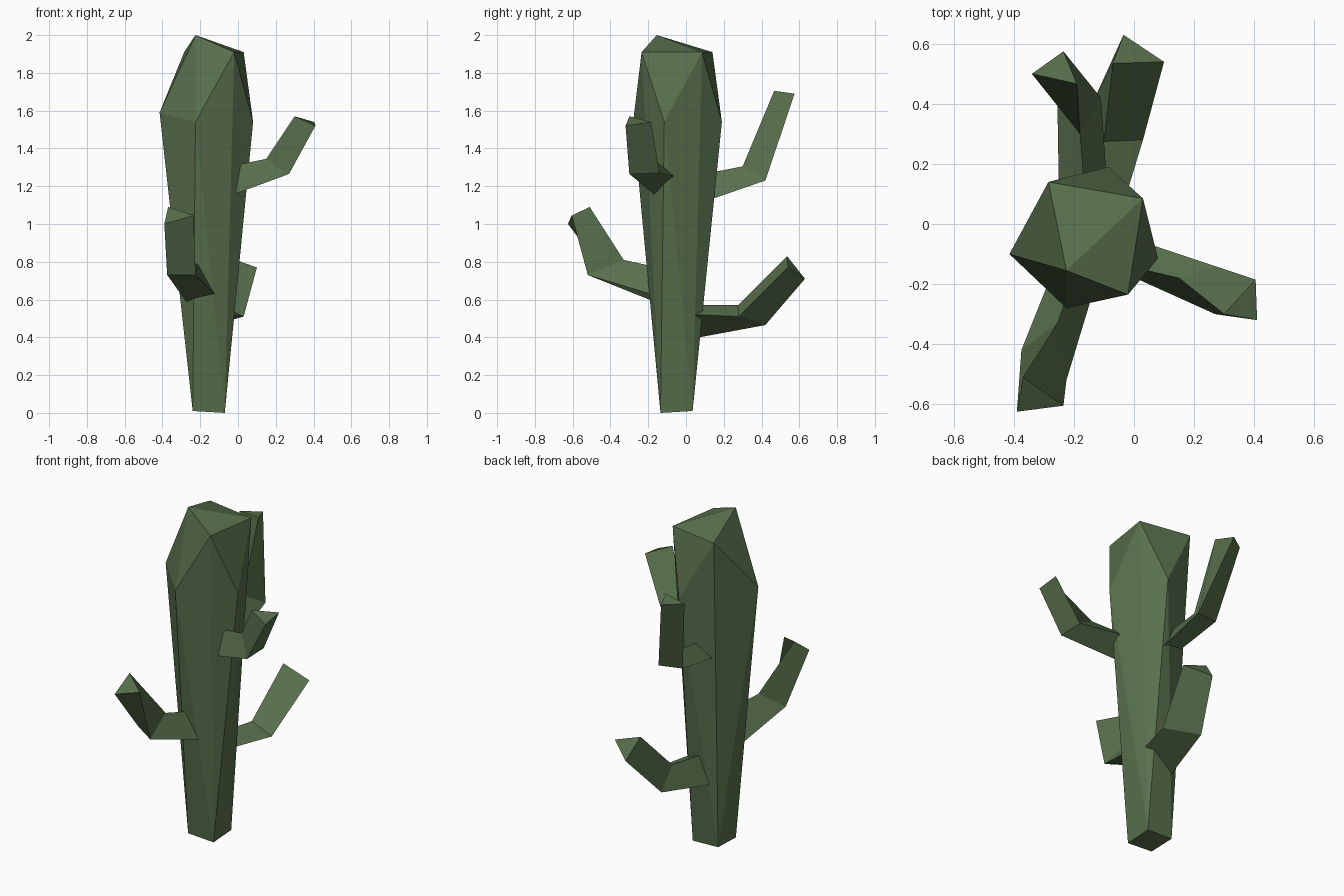
import bpy, bmesh

green = bpy.data.materials.new("cactus_green")
green.diffuse_color = (0.098, 0.162, 0.073, 1.0)


def finish(name, bm):
    bmesh.ops.recalc_face_normals(bm, faces=bm.faces)
    mesh = bpy.data.meshes.new(name)
    bm.to_mesh(mesh)
    bm.free()
    mesh.materials.append(green)
    obj = bpy.data.objects.new(name, mesh)
    bpy.context.collection.objects.link(obj)


def arm(name, *rings):
    """Loft triangular sections: root, elbow, tip."""
    bm = bmesh.new()
    loops = [[bm.verts.new(p) for p in ring] for ring in rings]
    for a, b in zip(loops, loops[1:]):
        for i in range(3):
            j = (i + 1) % 3
            bm.faces.new((a[i], a[j], b[j], b[i]))
    bm.faces.new(loops[0][::-1])
    bm.faces.new(loops[-1])
    finish(name, bm)


# Trunk: small square foot, wide twisted shoulders, faceted crown
bm = bmesh.new()
foot = [(-0.24, -0.135, 0.01), (-0.07, -0.135, 0.0),
        (-0.07, 0.035, 0.01), (-0.24, 0.035, 0.015)]
shoulders = [(-0.225, -0.28, 1.54), (0.08, -0.115, 1.54),
             (-0.085, 0.19, 1.54), (-0.415, -0.10, 1.59)]
crown = [(-0.225, -0.155, 2.0), (-0.02, -0.235, 1.91),
         (0.03, 0.085, 1.91), (-0.285, 0.14, 1.91)]
for p in foot + shoulders + crown:
    bm.verts.new(p)
bmesh.ops.convex_hull(bm, input=bm.verts)
finish("trunk", bm)

# Right arm
arm("right_arm",
    [(-0.04, -0.16, 1.15), (0.0, -0.05, 1.25), (-0.02, -0.14, 1.31)],
    [(0.27, -0.30, 1.265), (0.27, -0.14, 1.27), (0.15, -0.18, 1.345)],
    [(0.41, -0.32, 1.52), (0.405, -0.185, 1.54), (0.30, -0.30, 1.57)])

# Front arm
arm("front_arm",
    [(-0.275, -0.17, 0.59), (-0.125, -0.19, 0.63), (-0.19, -0.15, 0.77)],
    [(-0.375, -0.42, 0.73), (-0.225, -0.52, 0.73), (-0.255, -0.33, 0.81)],
    [(-0.39, -0.625, 1.0), (-0.235, -0.605, 1.045), (-0.37, -0.51, 1.09)])

# Low back arm
arm("low_back_arm",
    [(-0.04, 0.05, 0.52), (-0.21, 0.07, 0.40), (-0.16, 0.06, 0.57)],
    [(0.03, 0.28, 0.51), (-0.13, 0.42, 0.465), (-0.10, 0.275, 0.57)],
    [(0.10, 0.54, 0.77), (-0.035, 0.63, 0.71), (-0.07, 0.535, 0.83)])

# High back arm
arm("high_back_arm",
    [(-0.25, 0.10, 1.19), (-0.09, 0.13, 1.13), (-0.165, 0.12, 1.27)],
    [(-0.255, 0.395, 1.24), (-0.11, 0.42, 1.23), (-0.18, 0.30, 1.305)],
    [(-0.34, 0.50, 1.695), (-0.235, 0.575, 1.69), (-0.19, 0.467, 1.705)])
